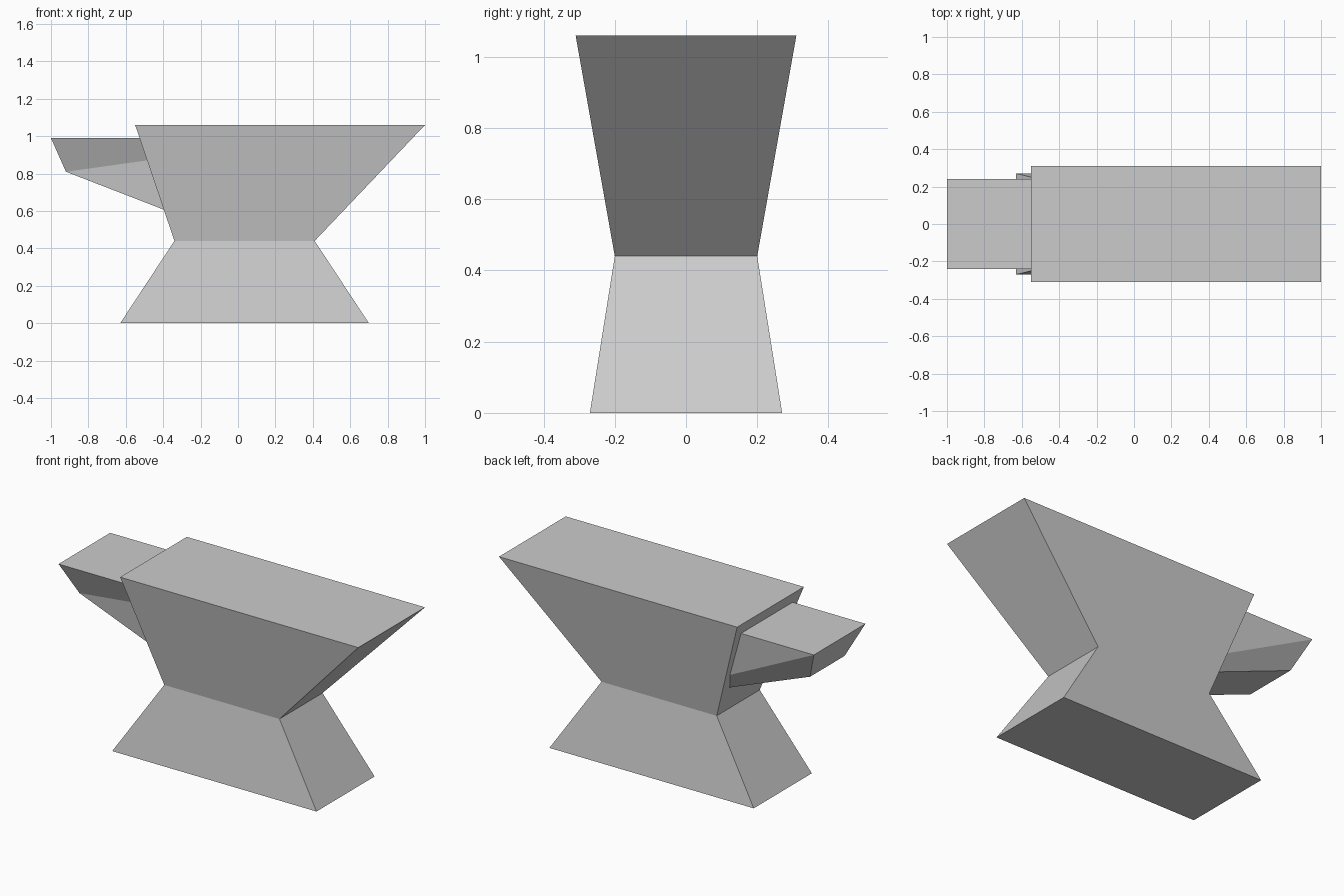
import bpy

cube = bpy.data.objects.get("Cube")
if cube:
    bpy.data.objects.remove(cube, do_unlink=True)

# Single iron grey colour
iron = bpy.data.materials.new("iron_grey")
iron.use_nodes = True
grey = (0.6, 0.6, 0.6, 1)
iron.diffuse_color = grey
iron.node_tree.nodes["Principled BSDF"].inputs["Base Color"].default_value = grey


def add_part(name, verts, faces):
    mesh = bpy.data.meshes.new(name)
    mesh.from_pydata(verts, [], faces)
    mesh.materials.append(iron)
    mesh.update()
    obj = bpy.data.objects.new(name, mesh)
    bpy.context.collection.objects.link(obj)
    return obj


def rectangle(x0, x1, half, z):
    return [(x0, -half, z), (x1, -half, z), (x1, half, z), (x0, half, z)]


# Body: foot, waist and face rectangles lofted together
levels = [(-0.63, 0.70, 0.27, 0), (-0.34, 0.41, 0.20, 0.44), (-0.55, 1.0, 0.31, 1.06)]
verts = [v for level in levels for v in rectangle(*level)]
faces = [(3, 2, 1, 0), (8, 9, 10, 11)]
for base in (0, 4):
    for i in range(4):
        j = (i + 1) % 4
        faces.append((base + i, base + j, base + 4 + j, base + 4 + i))
add_part("anvil_body", verts, faces)

# Horn: tapered block running into the body, its twisted sides split into triangles
verts = rectangle(-0.92, 0.37, 0.16, 0.81) + rectangle(-1.0, 0.37, 0.24, 0.99)
for i in (1, 2):
    verts[i] = (verts[i][0], verts[i][1], 0.31)
faces = [
    (3, 2, 1, 0), (4, 5, 6, 7),      # underside, top
    (3, 0, 4, 7), (1, 2, 6, 5),      # tip, root
    (0, 5, 4), (0, 1, 5),            # front side
    (2, 3, 7), (2, 7, 6),            # back side
]
add_part("horn", verts, faces)
